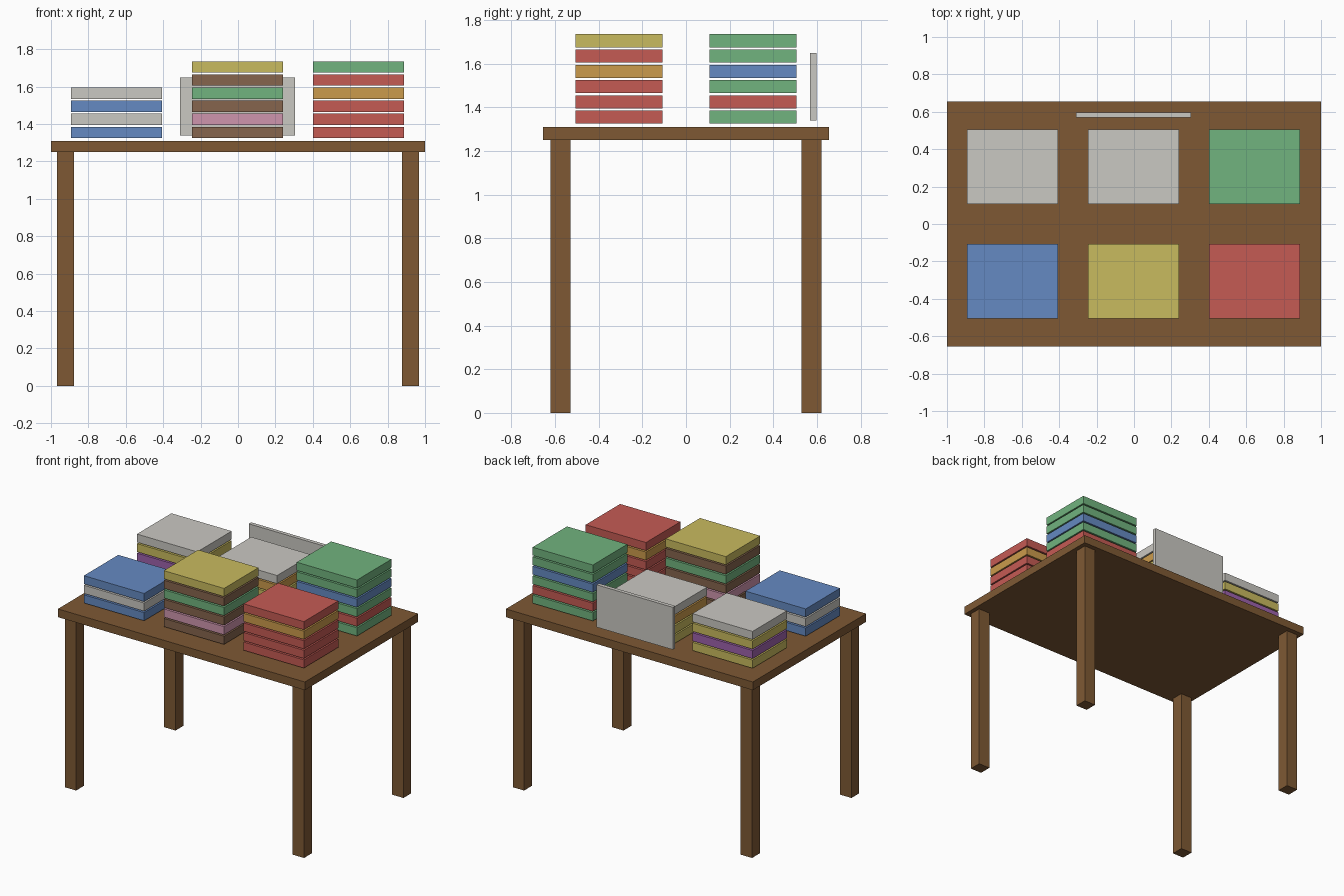
import bpy

cube = bpy.data.objects.get("Cube")
if cube:
    bpy.data.objects.remove(cube, do_unlink=True)


def linear(v):
    v /= 255
    return v / 12.92 if v <= 0.04045 else ((v + 0.055) / 1.055) ** 2.4


def material(name, r, g, b):
    colour = (linear(r), linear(g), linear(b), 1)
    mat = bpy.data.materials.new(name)
    mat.use_nodes = True
    mat.diffuse_color = colour
    shader = next(n for n in mat.node_tree.nodes if n.type == "BSDF_PRINCIPLED")
    shader.inputs["Base Color"].default_value = colour
    shader.inputs["Roughness"].default_value = 0.8
    return mat


COLOURS = {
    "wood": material("wood", 126, 89, 52),
    "blue": material("blue", 101, 138, 194),
    "yellow": material("yellow", 201, 187, 95),
    "red": material("red", 197, 91, 84),
    "green": material("green", 113, 179, 126),
    "white": material("off white", 202, 200, 194),
    "pink": material("pink", 207, 149, 174),
    "brown": material("brown", 134, 101, 77),
    "orange": material("orange", 203, 155, 76),
    "purple": material("purple", 158, 98, 172),
}


def box(name, colour, centre, size):
    bpy.ops.mesh.primitive_cube_add(size=1, location=centre)
    obj = bpy.context.object
    obj.name = name
    obj.scale = size
    bpy.ops.object.transform_apply(location=False, rotation=False, scale=True)
    obj.data.materials.append(COLOURS[colour])
    return obj


# Table
box("table_top", "wood", (0, 0, 1.28), (2, 1.31, 0.06))
for side, sx in (("left", 1), ("right", -1)):
    for end, sy in (("front", -1), ("back", 1)):
        box(f"{end}_{side}_leg", "wood", (sx * 0.923, sy * 0.575, 0.625), (0.092, 0.09, 1.25))

# Stacks of flat packets, listed from the bottom up
STACKS = {
    "front_right": (-1, -1, "blue white blue"),
    "front_middle": (0, -1, "brown pink brown green brown yellow"),
    "front_left": (1, -1, "red red red orange red"),
    "back_right": (-1, 1, "yellow purple yellow white"),
    "back_middle": (0, 1, "yellow yellow orange white"),
    "back_left": (1, 1, "green red green blue green green"),
}
for name, (col, row, layers) in STACKS.items():
    for i, colour in enumerate(layers.split()):
        box(f"{name}_packet_{i + 1}", colour,
            (col * 0.647 - 0.003, row * 0.307, 1.355 + i * 0.07), (0.488, 0.398, 0.06))

# Upright panel along the back edge
box("back_panel", "white", (-0.003, 0.583, 1.495), (0.616, 0.028, 0.31))
